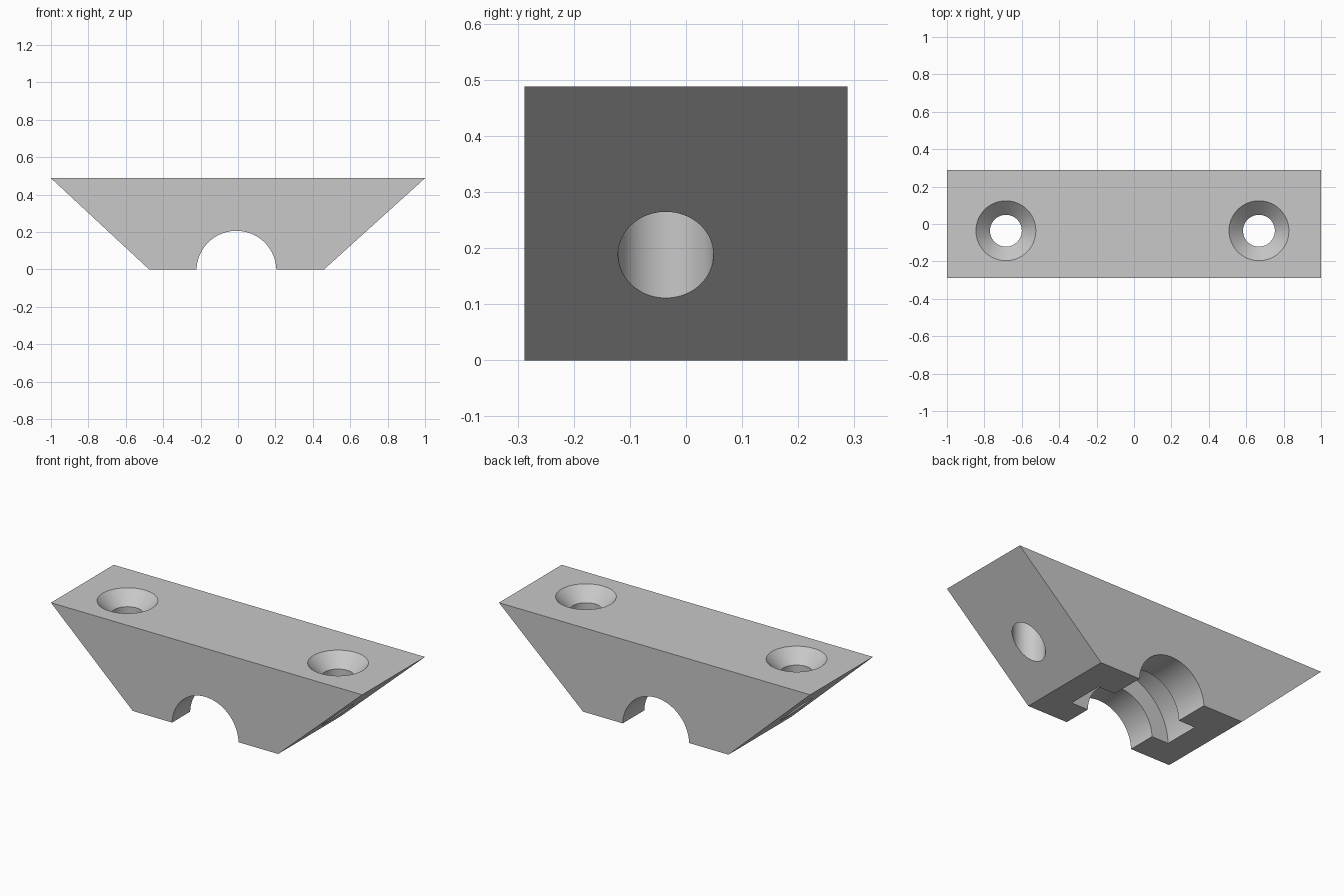
import bpy, bmesh, math
from mathutils import Matrix

cube = bpy.data.objects.get("Cube")
if cube:
    bpy.data.objects.remove(cube, do_unlink=True)

HEIGHT, HALF_DEPTH = 0.488, 0.288
HOLE_Y = -0.036
SEGMENTS = 96

grey = bpy.data.materials.new("plain grey")
grey.use_nodes = True
colour = (0.58, 0.58, 0.58, 1)
grey.diffuse_color = colour
grey.node_tree.nodes["Principled BSDF"].inputs["Base Color"].default_value = colour


def finish(name, bm):
    bmesh.ops.recalc_face_normals(bm, faces=bm.faces)
    mesh = bpy.data.meshes.new(name)
    bm.to_mesh(mesh)
    bm.free()
    mesh.materials.append(grey)
    obj = bpy.data.objects.new(name, mesh)
    bpy.context.collection.objects.link(obj)
    return obj


def prism(name, profile):
    """Extrude an x-z outline along the whole depth."""
    bm = bmesh.new()
    face = bm.faces.new([bm.verts.new((x, -HALF_DEPTH, z)) for x, z in profile])
    result = bmesh.ops.extrude_face_region(bm, geom=[face])
    moved = [v for v in result["geom"] if isinstance(v, bmesh.types.BMVert)]
    bmesh.ops.translate(bm, verts=moved, vec=(0, 2 * HALF_DEPTH, 0))
    return finish(name, bm)


def turned(name, profile, matrix):
    """Solid of revolution from (radius, height) pairs."""
    bm = bmesh.new()
    rings = []
    for radius, h in profile:
        rings.append([bm.verts.new((radius * math.cos(a), radius * math.sin(a), h))
                      for a in (math.tau * i / SEGMENTS for i in range(SEGMENTS))])
    for low, high in zip(rings, rings[1:]):
        for i in range(SEGMENTS):
            j = (i + 1) % SEGMENTS
            bm.faces.new((low[i], low[j], high[j], high[i]))
    bm.faces.new(rings[0])
    bm.faces.new(rings[-1])
    bm.transform(matrix)
    return finish(name, bm)


# Tapered clamp block
block = prism("clamp_block", [(-0.475, 0), (0.46, 0), (1, HEIGHT), (-1, HEIGHT)])

# Countersunk screw holes, running straight down through the sloped ends
screw = [(0.085, -0.1), (0.085, HEIGHT - 0.075), (0.16, HEIGHT), (0.18, HEIGHT + 0.02)]
cutters = [turned("screw_hole_cutter", screw, Matrix.Translation((x, HOLE_Y, 0)))
           for x in (-0.685, 0.668)]

# Half-round channel with a wider ring groove inside it
bore, groove = 0.2135, 0.32
channel = [(bore, -0.4), (bore, -0.122), (groove, -0.122),
           (groove, 0.09), (bore, 0.09), (bore, 0.4)]
along_y = Matrix.Translation((-0.0085, 0, -0.007)) @ Matrix.Rotation(-math.pi / 2, 4, "X")
cutters.append(turned("channel_cutter", channel, along_y))

# Cut the openings and remove the helpers
bpy.ops.object.select_all(action="DESELECT")
block.select_set(True)
bpy.context.view_layer.objects.active = block
for cutter in cutters:
    cutter.hide_render = True
    mod = block.modifiers.new("opening", "BOOLEAN")
    mod.operation = "DIFFERENCE"
    mod.solver = "EXACT"
    mod.object = cutter
    bpy.ops.object.modifier_apply(modifier=mod.name)
    bpy.data.objects.remove(cutter, do_unlink=True)

bpy.ops.object.shade_smooth_by_angle(angle=math.radians(30))
